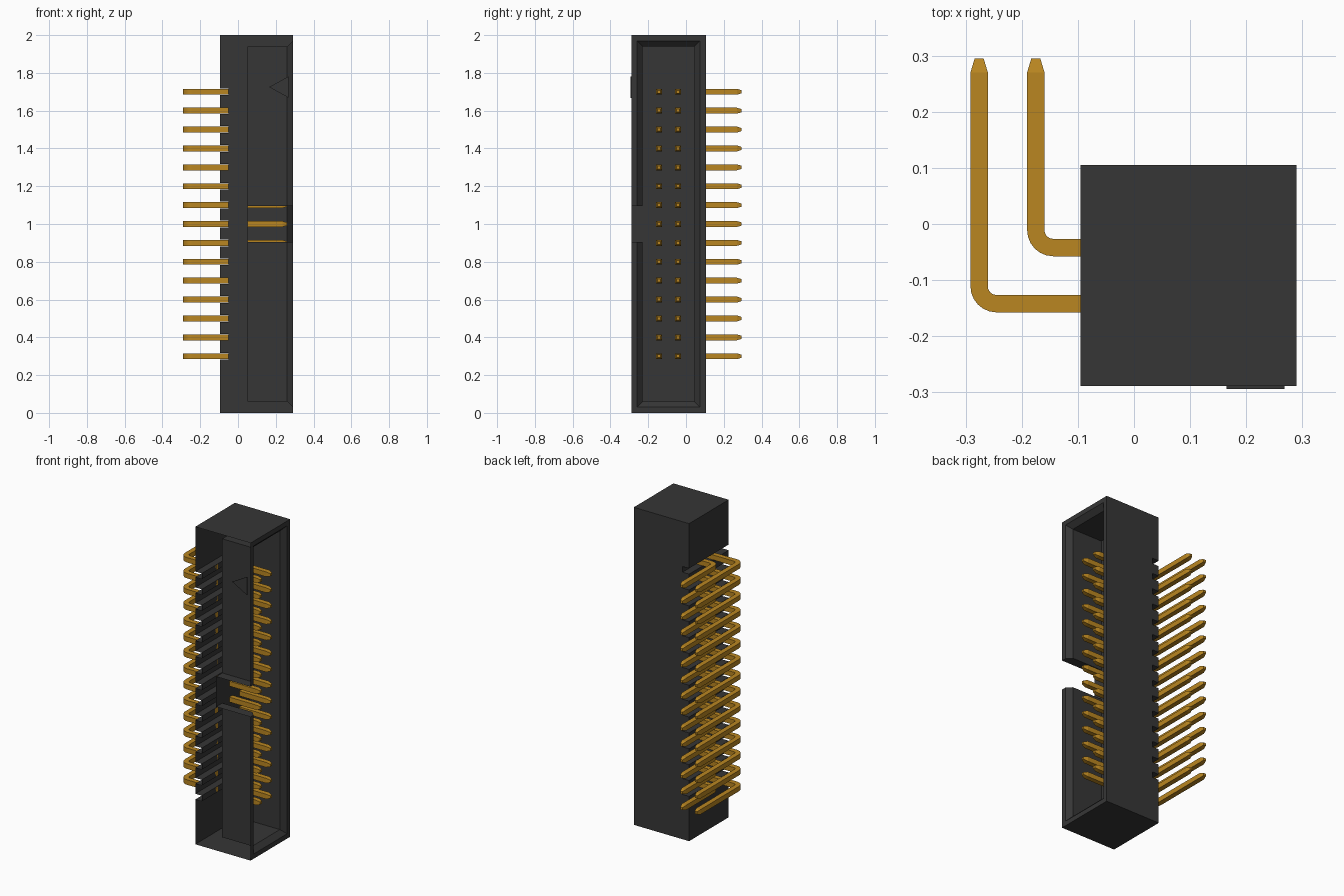
import bpy, bmesh, math
from mathutils import Vector

cube = bpy.data.objects.get("Cube")
if cube:
    bpy.data.objects.remove(cube, do_unlink=True)


def material(name, color):
    m = bpy.data.materials.new(name)
    m.use_nodes = True
    m.diffuse_color = (*color, 1)
    m.node_tree.nodes["Principled BSDF"].inputs["Base Color"].default_value = (*color, 1)
    return m


PLASTIC = material("charcoal plastic", (0.037, 0.037, 0.037))
GOLD = material("gold plating", (0.49, 0.24, 0.015))


def finish(bm, name, mat):
    bmesh.ops.recalc_face_normals(bm, faces=bm.faces)
    mesh = bpy.data.meshes.new(name)
    bm.to_mesh(mesh)
    bm.free()
    mesh.materials.append(mat)
    obj = bpy.data.objects.new(name, mesh)
    bpy.context.collection.objects.link(obj)
    return obj


def loft(bm, rings):
    """Join four-cornered rings into a closed solid."""
    rings = [[bm.verts.new(p) for p in ring] for ring in rings]
    for a, b in zip(rings, rings[1:]):
        for i in range(4):
            j = (i + 1) % 4
            bm.faces.new((a[i], a[j], b[j], b[i]))
    bm.faces.new(rings[0])
    bm.faces.new(rings[-1])


def slab(x, y0, y1, z0, z1):
    return [(x, y0, z0), (x, y1, z0), (x, y1, z1), (x, y0, z1)]


def box(bm, x0, x1, y0, y1, z0, z1):
    loft(bm, [slab(x0, y0, y1, z0, z1), slab(x1, y0, y1, z0, z1)])


X0, X1, Y0, Y1 = -0.095, 0.29, -0.289, 0.105
FLOOR, SLOT_END = 0.05, -0.05
PINS, PITCH, FIRST = 15, 0.1, 0.3

# Housing block
bm = bmesh.new()
box(bm, X0, X1, Y0, Y1, 0, 2)
housing = finish(bm, "housing", PLASTIC)

# Cavity with a chamfered mouth
bm = bmesh.new()


def inset(x, d):
    return slab(x, Y0 + d, Y1 - d, d, 2 - d)


loft(bm, [inset(FLOOR, 0.06), inset(0.26, 0.06), inset(X1, 0.03), inset(X1 + 0.05, 0.03)])
cavity = finish(bm, "cavity_cutter", PLASTIC)

# Polarising notch in the front wall
bm = bmesh.new()
box(bm, FLOOR, X1 + 0.1, Y0 - 0.1, Y0 + 0.1, 0.905, 1.095)
notch = finish(bm, "notch_cutter", PLASTIC)

# Slots across the rear where the pins leave
bm = bmesh.new()
for i in range(PINS):
    z = FIRST + i * PITCH
    box(bm, X0 - 0.1, SLOT_END, Y0 - 0.1, Y1 + 0.1, z - 0.018, z + 0.018)
slots = finish(bm, "slot_cutter", PLASTIC)

for cutter in (cavity, notch, slots):
    mod = housing.modifiers.new(cutter.name, 'BOOLEAN')
    mod.operation = 'DIFFERENCE'
    mod.solver = 'EXACT'
    mod.object = cutter
    cutter.hide_render = True

# Apply the cuts, then leave the outer front skin open
bpy.context.view_layer.update()
cut = bpy.data.meshes.new_from_object(
    housing.evaluated_get(bpy.context.evaluated_depsgraph_get()))
housing.modifiers.clear()
housing.data = cut
for cutter in (cavity, notch, slots):
    bpy.data.objects.remove(cutter, do_unlink=True)
bm = bmesh.new()
bm.from_mesh(cut)
skin = [f for f in bm.faces if all(v.co.y < Y0 + 0.001 for v in f.verts)]
bmesh.ops.delete(bm, geom=skin, context='FACES')
bm.to_mesh(cut)
bm.free()

# Pin one marker
bm = bmesh.new()
tri = [bm.verts.new((x, Y0, z)) for x, z in ((0.165, 1.725), (0.268, 1.668), (0.268, 1.782))]
face = bm.faces.new(tri)
ext = bmesh.ops.extrude_face_region(bm, geom=[face])
for v in ext["geom"]:
    if isinstance(v, bmesh.types.BMVert):
        v.co.y -= 0.005
finish(bm, "pin_one_marker", PLASTIC)


# Square pins: each path point is (x, y, heading angle, half width)
def pin(name, path):
    bm = bmesh.new()
    rings = []
    for x, y, heading, h in path:
        side = Vector((-math.sin(heading), math.cos(heading), 0)) * h
        up = Vector((0, 0, h))
        c = Vector((x, y, FIRST))
        rings.append([c - side - up, c + side - up, c + side + up, c - side + up])
    loft(bm, rings)
    obj = finish(bm, name, GOLD)
    arr = obj.modifiers.new("row", 'ARRAY')
    arr.count = PINS
    arr.use_relative_offset = False
    arr.use_constant_offset = True
    arr.constant_offset_displace = (0, 0, PITCH)


HALF, TIP, BEND, END = 0.0155, 0.008, 0.031, 0.295
for label, y, x in (("front", -0.142, -0.276), ("back", -0.042, -0.175)):
    pin(label + "_contacts", [(FLOOR, y, 0, HALF), (0.235, y, 0, HALF), (0.26, y, 0, TIP)])
    tail = [(SLOT_END, y, math.pi, HALF)]
    for k in range(7):
        t = k / 6 * math.pi / 2
        tail.append((x + BEND - BEND * math.sin(t), y + BEND - BEND * math.cos(t),
                     math.pi - t, HALF))
    tail += [(x, END - 0.025, math.pi / 2, HALF), (x, END, math.pi / 2, TIP)]
    pin(label + "_tails", tail)
